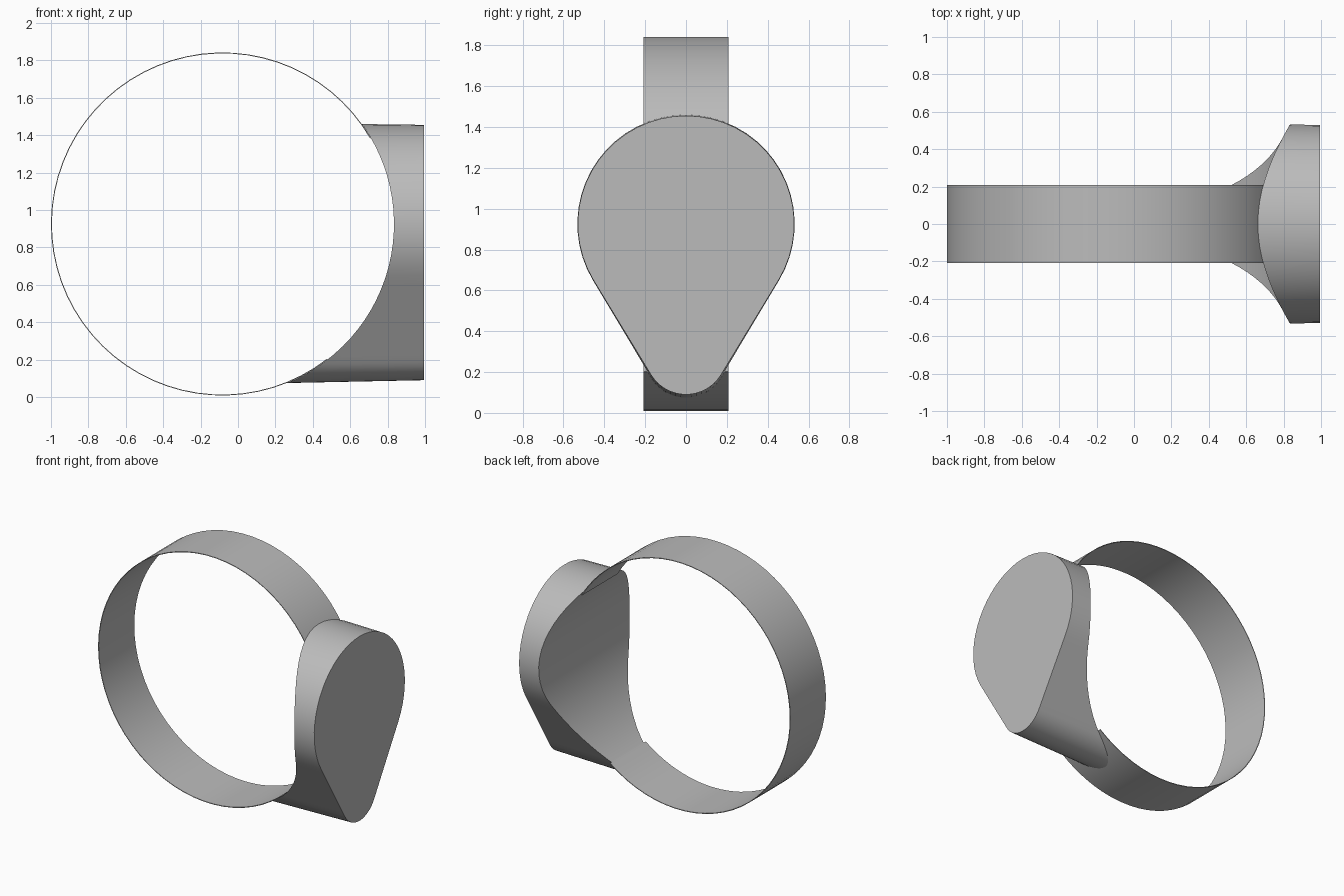
import bpy
import bmesh
from math import sin, cos, pi, asin, sqrt, radians

if "Cube" in bpy.data.objects:
    bpy.data.objects.remove(bpy.data.objects["Cube"], do_unlink=True)

CX, CZ, R = -0.083, 0.925, 0.917      # finger hole axis and radius
FRONT, BIG, TIP = 0.995, 0.53, 0.2    # head face position and teardrop radii
TIP_Z = 0.09 + TIP

metal = bpy.data.materials.new("grey metal")
metal.use_nodes = True
GREY = (0.5, 0.5, 0.5, 1)
metal.diffuse_color = GREY
metal.node_tree.nodes["Principled BSDF"].inputs["Base Color"].default_value = GREY


def finish(name, bm):
    bmesh.ops.recalc_face_normals(bm, faces=bm.faces)
    mesh = bpy.data.meshes.new(name)
    bm.to_mesh(mesh)
    bm.free()
    mesh.materials.append(metal)
    obj = bpy.data.objects.new(name, mesh)
    bpy.context.collection.objects.link(obj)
    bpy.ops.object.select_all(action="DESELECT")
    obj.select_set(True)
    bpy.context.view_layer.objects.active = obj
    bpy.ops.object.shade_smooth_by_angle(angle=radians(30))
    return obj


# Thin band, open where the head sits
bm = bmesh.new()
start, end, steps = asin((1.385 - CZ) / R), 2 * pi + asin((0.2 - CZ) / R), 54
rows = []
for i in range(steps + 1):
    a = start + (end - start) * i / steps
    rows.append([bm.verts.new((CX + r * cos(a), y, CZ + r * sin(a)))
                 for r, y in ((R, -0.208), (R, 0.208), (R - 0.005, 0.208), (R - 0.005, -0.208))])
for p, q in zip(rows, rows[1:]):
    for k in range(4):
        bm.faces.new((p[k], p[k - 1], q[k - 1], q[k]))
bm.faces.new(rows[0])
bm.faces.new(rows[-1])
finish("band", bm)

# Half outline of the teardrop, from the top down: big arc, straight flank, tip arc
slope = asin((BIG - TIP) / (CZ - TIP_Z))
low = -slope
half = []
for i in range(1, 19):
    a = pi / 2 + (low - pi / 2) * i / 18
    half.append((BIG * cos(a), CZ + BIG * sin(a)))
tip = []
for i in range(8):
    a = low + (-pi / 2 - low) * i / 8
    tip.append((TIP * cos(a), TIP_Z + TIP * sin(a)))
(y0, z0), (y1, z1) = half[-1], tip[0]
flank = [(y0 + (y1 - y0) * i / 10, z0 + (z1 - z0) * i / 10) for i in range(1, 10)]
half += flank + tip


def on_hole(y, z):
    """Carry an outline point back onto the hole, with a slight draft."""
    s = 1.0
    for _ in range(20):
        dz = (z - CZ) * s
        x = CX + sqrt(max(R * R - dz * dz, 0))
        s = 1 + 0.025 * (FRONT - x)
    return (x, y * s, CZ + dz)


# Head: flat teardrop face, drafted wall, and a concave back following the hole
bm = bmesh.new()
top, bottom = (0, CZ + BIG), (0, TIP_Z - TIP)
left = [top] + half + [bottom]
outline = left + [(-y, z) for y, z in reversed(half)]
face = [bm.verts.new((FRONT, y, z)) for y, z in outline]
back = [bm.verts.new(on_hole(y, z)) for y, z in outline]
bm.faces.new(face)
n, last = len(outline), len(left) - 1
for i in range(n):
    j = (i + 1) % n
    bm.faces.new((face[i], face[j], back[j], back[i]))
for i in range(last):
    quad = [back[i], back[i + 1], back[(n - i - 1) % n], back[(n - i) % n]]
    bm.faces.new(list(dict.fromkeys(quad)))
finish("signet_head", bm)
